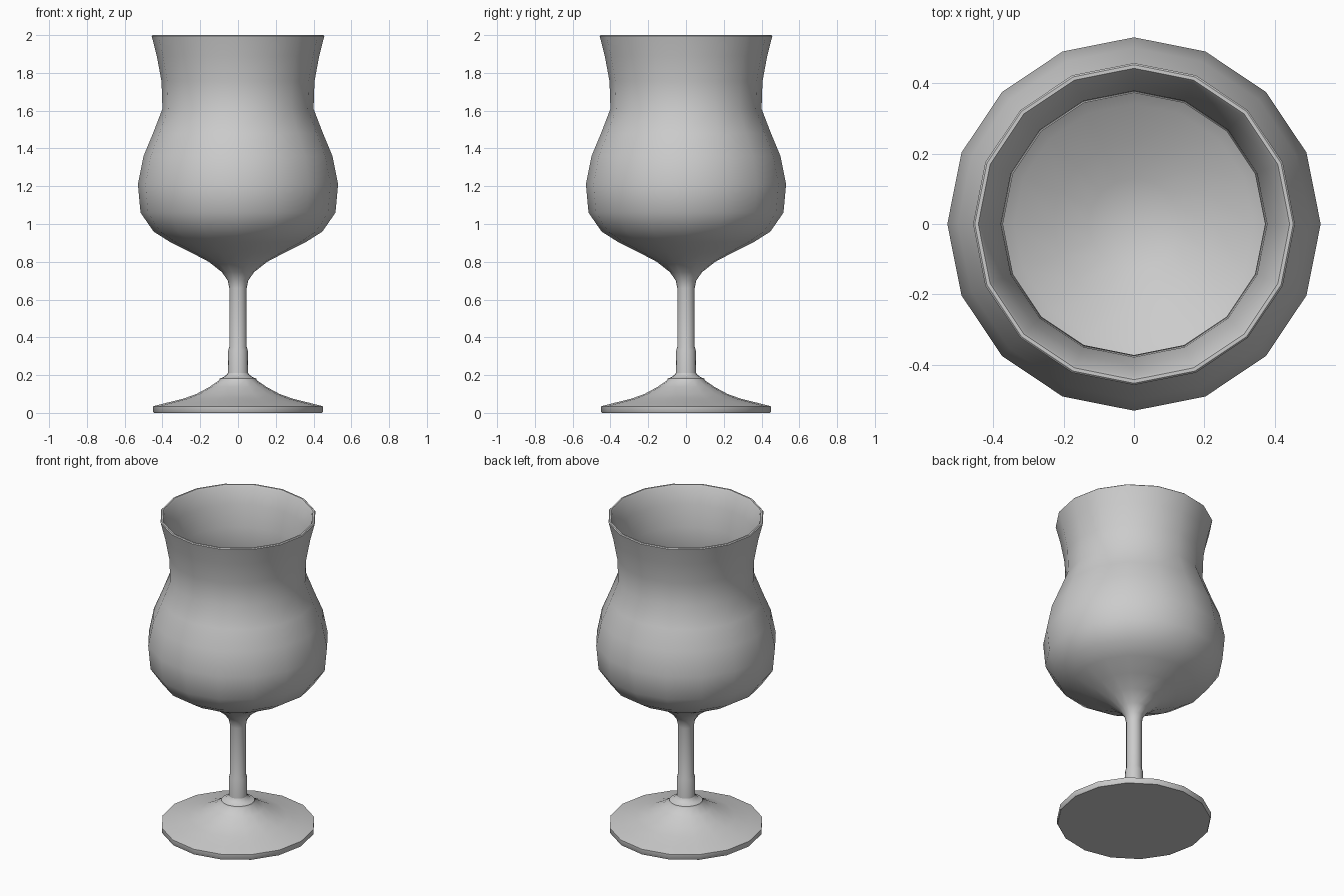
import bpy, bmesh, math
from mathutils import Matrix

cube = bpy.data.objects.get("Cube")
if cube:
    bpy.data.objects.remove(cube, do_unlink=True)

SIDES = 16

glass = bpy.data.materials.new("grey glass")
glass.use_nodes = True
colour = (0.6, 0.6, 0.6, 1)
glass.diffuse_color = colour
glass.node_tree.nodes["Principled BSDF"].inputs["Base Color"].default_value = colour


def lathe(name, profile):
    """Turn a (radius, height) profile around the z axis."""
    bm = bmesh.new()
    verts = [bm.verts.new((r, 0, z)) for r, z in profile]
    edges = [bm.edges.new(pair) for pair in zip(verts, verts[1:])]
    bmesh.ops.spin(bm, geom=verts + edges, cent=(0, 0, 0), axis=(0, 0, 1),
                   angle=math.tau, steps=SIDES, use_duplicate=False)
    bmesh.ops.remove_doubles(bm, verts=bm.verts[:], dist=0.0005)
    bmesh.ops.recalc_face_normals(bm, faces=bm.faces[:])
    mesh = bpy.data.meshes.new(name)
    bm.to_mesh(mesh)
    bm.free()
    mesh.materials.append(glass)
    obj = bpy.data.objects.new(name, mesh)
    bpy.context.collection.objects.link(obj)
    bpy.ops.object.select_all(action='DESELECT')
    obj.select_set(True)
    bpy.context.view_layer.objects.active = obj
    bpy.ops.object.shade_smooth_by_angle(angle=math.radians(40))
    return obj


# Bowl and stem: up the outside, over the rim, down the inside
outside = [(0, 0.17), (0.055, 0.17), (0.052, 0.33), (0.046, 0.35), (0.046, 0.66), (0.054, 0.70),
           (0.085, 0.745), (0.155, 0.80), (0.25, 0.85), (0.36, 0.905), (0.447, 0.96),
           (0.516, 1.06), (0.53, 1.21), (0.50, 1.36), (0.45, 1.48), (0.40, 1.61),
           (0.405, 1.755), (0.43, 1.89), (0.457, 1.995)]
inside = [(0.452, 2.0), (0.442, 2.0), (0.435, 1.99), (0.403, 1.89), (0.378, 1.755), (0.372, 1.61),
          (0.42, 1.48), (0.472, 1.36), (0.50, 1.21), (0.488, 1.07), (0.425, 0.985),
          (0.34, 0.93), (0.23, 0.875), (0.13, 0.83), (0, 0.80)]
lathe("bowl_and_stem", outside + inside)

# Foot: flat underside, thin edge, sloping up to the collar
lathe("foot", [(0, 0), (0.445, 0), (0.449, 0.005), (0.449, 0.035), (0.38, 0.053),
               (0.29, 0.075), (0.22, 0.10), (0.15, 0.138), (0.10, 0.172), (0.097, 0.182),
               (0.075, 0.19), (0.055, 0.208), (0.05, 0.235), (0, 0.235)])
